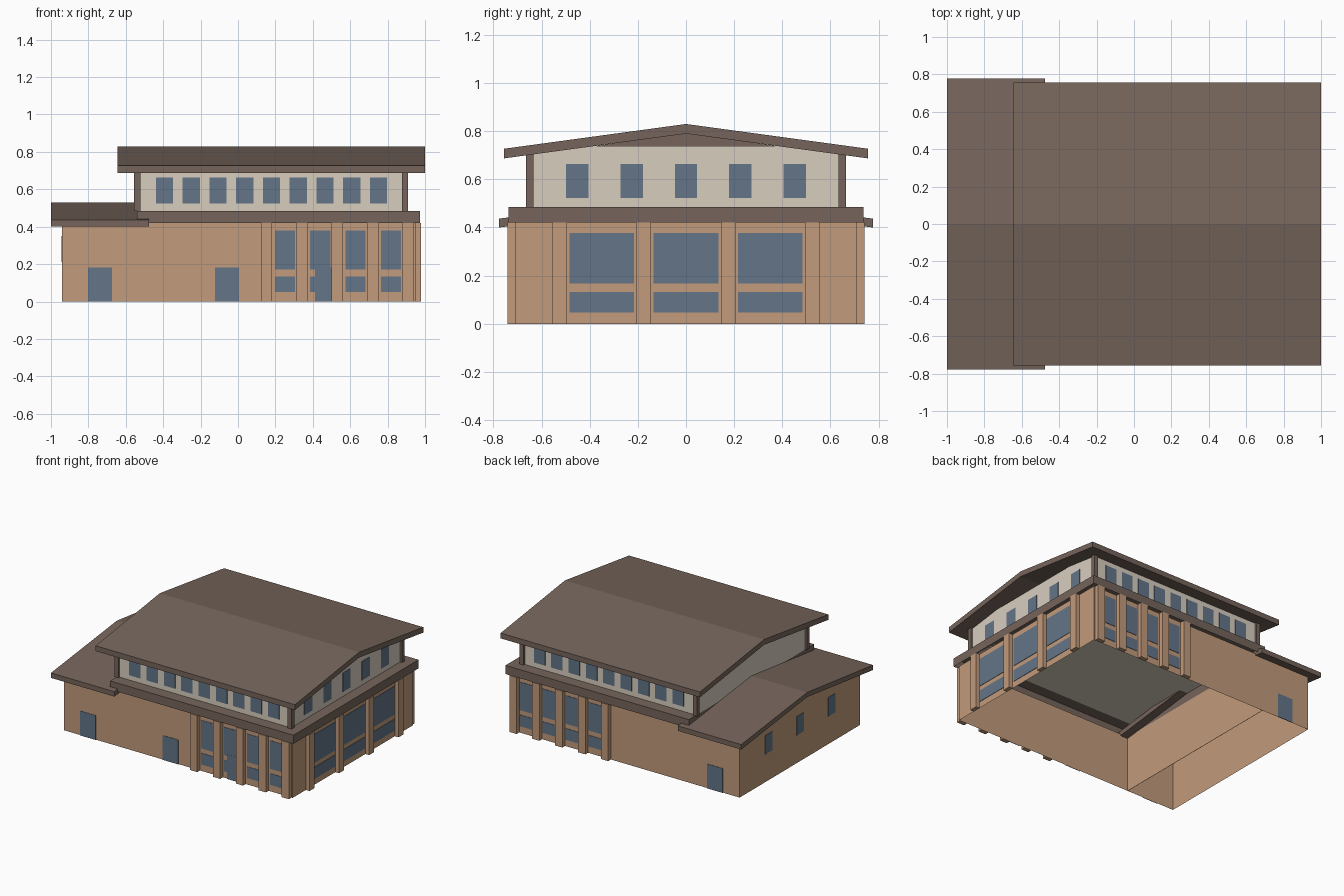
import bpy

cube = bpy.data.objects.get("Cube")
if cube:
    bpy.data.objects.remove(cube, do_unlink=True)


def material(name, rgb):
    m = bpy.data.materials.new(name)
    m.use_nodes = True
    m.diffuse_color = (*rgb, 1)
    m.node_tree.nodes["Principled BSDF"].inputs["Base Color"].default_value = (*rgb, 1)
    return m


TAN = material("tan_wall", (0.54, 0.328, 0.2))
BROWN = material("brown_trim", (0.181, 0.13, 0.105))
CREAM = material("cream_wall", (0.69, 0.617, 0.52))
GLASS = material("blue_glass", (0.127, 0.178, 0.248))


def prism(name, profile, x0, x1, mat, open_edges=()):
    """Extrude a (y, z) profile along x; chosen edges may stay open."""
    n = len(profile)
    verts = [(x, y, z) for x in (x0, x1) for y, z in profile]
    faces = [(i, i + n, (i + 1) % n + n, (i + 1) % n)
             for i in range(n) if i not in open_edges]
    faces += [tuple(range(n)), tuple(reversed(range(n, 2 * n)))]
    me = bpy.data.meshes.new(name)
    me.from_pydata(verts, [], faces)
    me.materials.append(mat)
    ob = bpy.data.objects.new(name, me)
    bpy.context.collection.objects.link(ob)


def box(name, x, y, z, mat, open_edges=()):
    y0, y1 = sorted(y)
    # profile runs clockwise seen from +x so that normals face outward
    profile = [(y0, z[0]), (y0, z[1]), (y1, z[1]), (y1, z[0])]
    prism(name, profile, min(x), max(x), mat, open_edges)


def gable_roof(name, x, half, ridge, eave, ridge_under, eave_under):
    profile = [(-half, eave_under), (-half, eave), (0, ridge),
               (half, eave), (half, eave_under), (0, ridge_under)]
    prism(name, profile, *x, BROWN)


GAP, T = 0.002, 0.005   # plate offset and outer face
WALL_Y = 0.71           # lower wall half depth
WALL_X = 0.948          # lower wall end
WING_X = -0.94          # wing end
CLEAR_Y = 0.65          # upper wall half depth
CLEAR_X = 0.893         # upper wall end
BAND_Z = 0.421          # underside of the trim band


def side_plate(name, s, wall, cx, w, z):
    """Glass plate on the front (s = -1) or back (s = 1) wall."""
    box(name, (cx - w / 2, cx + w / 2), (s * (wall + GAP), s * (wall + T)), z, GLASS)


def end_plate(name, s, wall, cy, w, z):
    """Glass plate on an end wall."""
    box(name, (s * (wall + GAP), s * (wall + T)), (cy - w / 2, cy + w / 2), z, GLASS)


# Lower walls of hall and wing as one open shell, with a partition and a gable
box("lower_walls", (WING_X, WALL_X), (-WALL_Y, WALL_Y), (0, BAND_Z), TAN, open_edges=(1, 3))
box("partition", (-0.541, -0.539), (-WALL_Y, WALL_Y), (0, BAND_Z), TAN)
prism("wing_gable", [(-WALL_Y, 0.415), (0, 0.5), (WALL_Y, 0.415)],
      WING_X, WING_X + 0.002, TAN)
gable_roof("wing_roof", (-1, -0.477), 0.777, 0.53, 0.437, 0.495, 0.4)

# Trim band between the storeys, hollow below
box("trim_band", (-0.54, 0.974), (-0.737, 0.737), (BAND_Z, 0.485), BROWN, open_edges=(3,))

# Upper storey walls, recessed ridge infill and corner posts
box("upper_walls", (-0.54, CLEAR_X), (-CLEAR_Y, CLEAR_Y), (0.485, 0.739), CREAM)
prism("ridge_infill", [(-0.37, 0.739), (0, 0.792), (0.37, 0.739)],
      -0.44, CLEAR_X - 0.1, BROWN)
for s in (-1, 1):
    for x in (-0.555, 0.876):
        box("corner_post", (x, x + 0.033), (s * 0.634, s * 0.665), (0.485, 0.706), BROWN)
gable_roof("upper_roof", (-0.645, 1), 0.757, 0.83, 0.727, 0.79, 0.687)

# Long sides: pilasters, tall and low windows, upper windows, wing door
for s in (-1, 1):
    for i in range(5):
        x = 0.153 + 0.189 * i
        box("side_pilaster", (x - 0.03, x + 0.03), (s * WALL_Y, s * 0.742), (0, BAND_Z), TAN)
    for i in range(4):
        x = 0.251 + 0.189 * i
        side_plate("side_tall_window", s, WALL_Y, x, 0.108, (0.17, 0.38))
        side_plate("side_low_window", s, WALL_Y, x, 0.108, (0.05, 0.135))
    for i in range(9):
        side_plate("upper_side_window", s, CLEAR_Y, -0.393 + 0.143 * i, 0.093, (0.523, 0.664))
    side_plate("wing_door", s, WALL_Y, -0.738, 0.128, (0, 0.182))

# Extra doors on the front
side_plate("hall_door", -1, WALL_Y, -0.058, 0.128, (0, 0.182))
side_plate("bay_door", -1, WALL_Y + 0.001, 0.459, 0.095, (0, 0.182))

# Gabled end: pilasters, large windows and upper windows
for y in (-0.525, -0.177, 0.177, 0.525):
    box("end_pilaster", (WALL_X, 0.979), (y - 0.03, y + 0.03), (0, BAND_Z), TAN)
for y in (-0.35, 0, 0.35):
    end_plate("end_tall_window", 1, WALL_X, y, 0.27, (0.167, 0.378))
    end_plate("end_low_window", 1, WALL_X, y, 0.27, (0.046, 0.133))
for i in range(-2, 3):
    end_plate("upper_end_window", 1, CLEAR_X, 0.226 * i, 0.093, (0.523, 0.664))

# Small windows on the wing end
for y in (-0.37, 0, 0.37):
    end_plate("wing_window", -1, -WING_X, y, 0.083, (0.21, 0.35))
